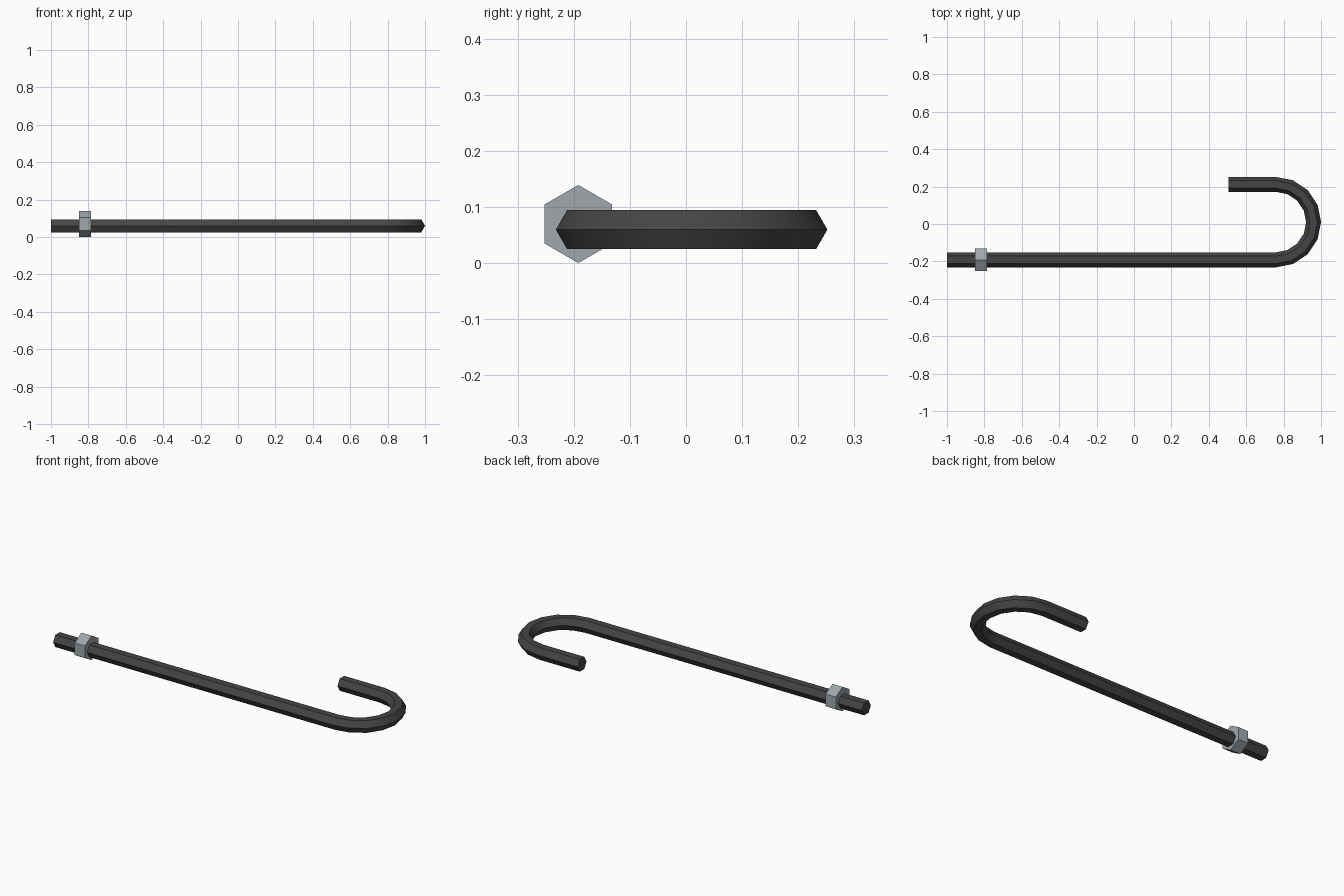
import bpy, bmesh
from math import sin, cos, pi, radians
from mathutils import Vector

cube = bpy.data.objects.get("Cube")
if cube:
    bpy.data.objects.remove(cube, do_unlink=True)


def material(name, color):
    m = bpy.data.materials.new(name)
    m.use_nodes = True
    m.diffuse_color = (*color, 1)
    m.node_tree.nodes["Principled BSDF"].inputs["Base Color"].default_value = (*color, 1)
    return m


def hex_sweep(name, path, radius, turn, mat):
    """Sweep a hexagon along (position, sideways direction) pairs."""
    bm = bmesh.new()
    rings = []
    for pos, side in path:
        ring = []
        for i in range(6):
            a = turn + i * pi / 3
            ring.append(bm.verts.new(pos + radius * (cos(a) * side + sin(a) * Vector((0, 0, 1)))))
        rings.append(ring)
    for a, b in zip(rings, rings[1:]):
        for i in range(6):
            j = (i + 1) % 6
            bm.faces.new((a[i], a[j], b[j], b[i]))
    bm.faces.new(rings[0])
    bm.faces.new(rings[-1])
    bmesh.ops.recalc_face_normals(bm, faces=bm.faces)
    mesh = bpy.data.meshes.new(name)
    bm.to_mesh(mesh)
    bm.free()
    mesh.materials.append(mat)
    obj = bpy.data.objects.new(name, mesh)
    bpy.context.collection.objects.link(obj)
    bpy.ops.object.select_all(action='DESELECT')
    bpy.context.view_layer.objects.active = obj
    obj.select_set(True)
    bpy.ops.object.shade_smooth_by_angle(angle=radians(30))
    return obj


dark_steel = material("dark steel", (0.06, 0.06, 0.06))
grey_steel = material("grey steel", (0.35, 0.39, 0.41))

# Hooked rod: long shank, half-circle bend, short return
bend = Vector((0.758, 0.01, 0.0595))
bend_radius, rod_radius, steps = 0.202, 0.04, 8
front, back = Vector((0, -1, 0)), Vector((0, 1, 0))
path = [(Vector((-1, bend.y - bend_radius, bend.z)), front)]
for k in range(steps + 1):
    a = -pi / 2 + pi * k / steps
    out = Vector((cos(a), sin(a), 0))
    path.append((bend + bend_radius * out, out))
path.append((Vector((0.505, bend.y + bend_radius, bend.z)), back))
hex_sweep("hooked_rod", path, rod_radius, 0, dark_steel)

# Nut near the straight end
nut = [(Vector((x, -0.192, 0.0695)), front) for x in (-0.85, -0.786)]
hex_sweep("nut", nut, 0.0695, pi / 6, grey_steel)
